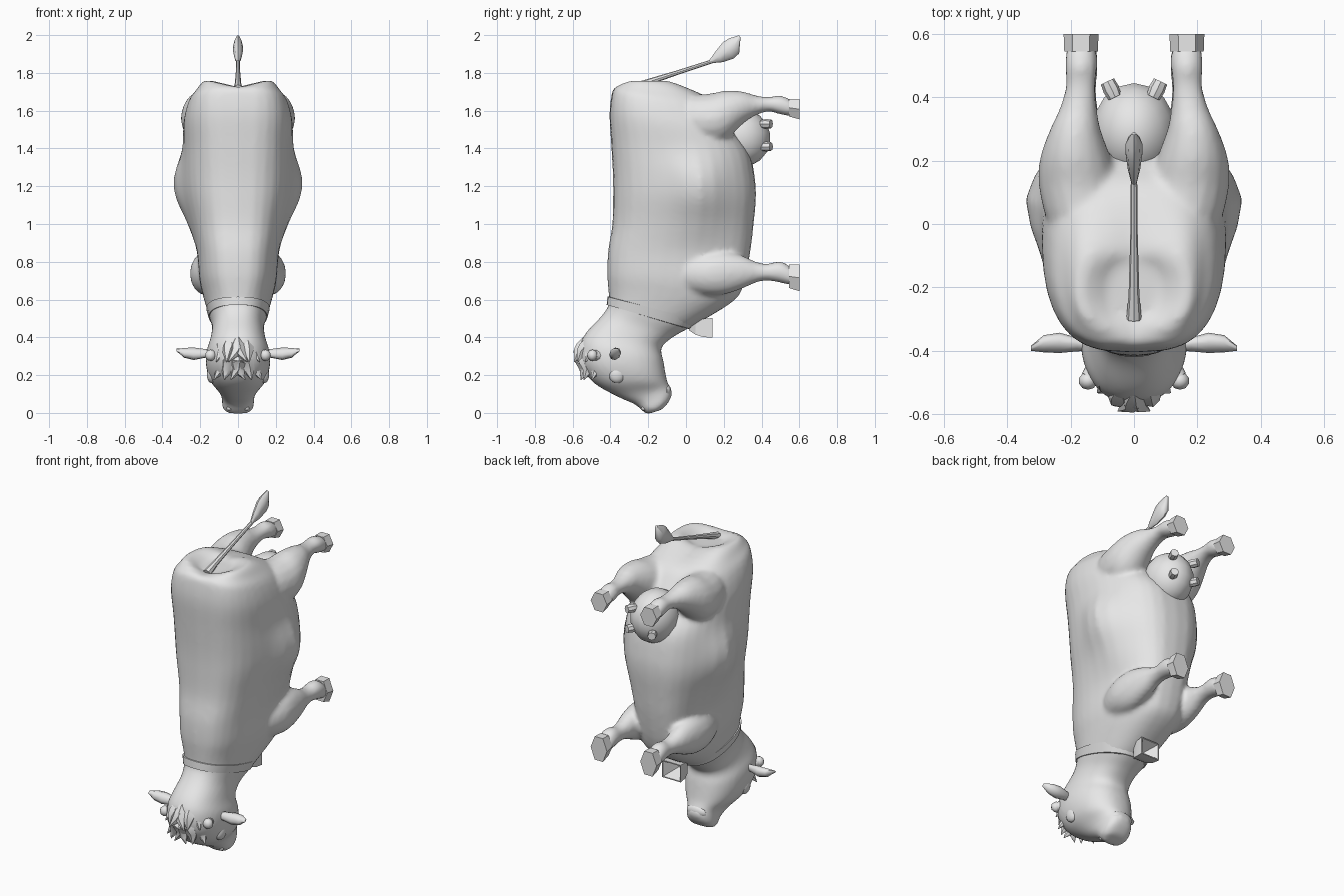
import bpy, bmesh, math
from mathutils import Vector as V

grey = bpy.data.materials.new("plain_grey")
grey.diffuse_color = (0.8, 0.8, 0.8, 1)


def finish(name, bm, angle=40):
    bmesh.ops.recalc_face_normals(bm, faces=bm.faces)
    me = bpy.data.meshes.new(name)
    bm.to_mesh(me)
    bm.free()
    ob = bpy.data.objects.new(name, me)
    bpy.context.collection.objects.link(ob)
    me.materials.append(grey)
    bpy.ops.object.select_all(action='DESELECT')
    ob.select_set(True)
    bpy.context.view_layer.objects.active = ob
    bpy.ops.object.shade_smooth_by_angle(angle=math.radians(angle))
    return ob


def loft(name, rings, angle=40, closed=False):
    """Skin a list of point rings; closed joins last to first instead of capping."""
    bm = bmesh.new()
    rows = [[bm.verts.new(p) for p in r] for r in rings]
    n = len(rows[0])
    pairs = list(zip(rows, rows[1:])) + ([(rows[-1], rows[0])] if closed else [])
    for a, b in pairs:
        for i in range(n):
            j = (i + 1) % n
            bm.faces.new((a[i], a[j], b[j], b[i]))
    if not closed:
        bm.faces.new(rows[0])
        bm.faces.new(rows[-1])
    return finish(name, bm, angle)


def ring(c, a, b, n=10, start=0.0):
    c, a, b = V(c), V(a), V(b)
    return [c + a * math.cos(start + math.tau * i / n) + b * math.sin(start + math.tau * i / n)
            for i in range(n)]


def tube(name, stations, n=8, angle=40):
    """Round taper through stations of (point, radius)."""
    d = (V(stations[-1][0]) - V(stations[0][0])).normalized()
    side = d.orthogonal().normalized()
    up = d.cross(side)
    return loft(name, [ring(p, side * r, up * r, n) for p, r in stations], angle)


def ball(name, c, size, seg=14):
    bm = bmesh.new()
    bmesh.ops.create_uvsphere(bm, u_segments=seg, v_segments=seg // 2 + 1, radius=1)
    for v in bm.verts:
        v.co = V(c) + V((v.co.x * size[0], v.co.y * size[1], v.co.z * size[2]))
    return finish(name, bm, 50)


def spow(v, e):
    return math.copysign(abs(v) ** e, v)


def section(yb, zb, yf, zf, hw, e, bulge=0.0, n=32):
    """Tilted squarish ring between a back point and a belly point, with a flank bulge."""
    pts = []
    for i in range(n):
        t = math.tau * i / n
        u = 0.5 - 0.5 * spow(math.cos(t), 0.9)
        y = yb + (yf - yb) * u
        x = hw * spow(math.sin(t), e)
        x += bulge * math.sin(t) * math.exp(-((y - 0.08) / 0.14) ** 2)
        pts.append(V((x, y, zb + (zf - zb) * u)))
    return pts


def densify(rings, steps=4):
    """Smooth in-between rings along the loft."""
    out = []
    for k in range(len(rings) - 1):
        four = [rings[max(0, min(len(rings) - 1, k + d))] for d in (-1, 0, 1, 2)]
        for s in range(steps):
            t = s / steps
            out.append([0.5 * (2 * b + (c - a) * t + (2 * a - 5 * b + 4 * c - d) * t * t
                               + (3 * b - a - 3 * c + d) * t ** 3) for a, b, c, d in zip(*four)])
    return out + [rings[-1]]


# Body, neck and head: rump first, muzzle last
trunk = [
    (-0.29, 1.715, -0.12, 1.722, 0.08, 0.8),
    (-0.335, 1.735, -0.06, 1.735, 0.172, 0.6), (-0.375, 1.725, 0.10, 1.68, 0.225, 0.55),
    (-0.393, 1.69, 0.18, 1.60, 0.262, 0.58), (-0.405, 1.58, 0.25, 1.50, 0.288, 0.64),
    (-0.396, 1.42, 0.335, 1.38, 0.288, 0.68, 0.012), (-0.388, 1.28, 0.365, 1.24, 0.288, 0.72, 0.056),
    (-0.386, 1.16, 0.37, 1.13, 0.278, 0.72, 0.058), (-0.39, 1.00, 0.358, 1.00, 0.245, 0.70, 0.026),
    (-0.412, 0.86, 0.34, 0.85, 0.218, 0.68), (-0.417, 0.74, 0.305, 0.68, 0.205, 0.7),
    (-0.412, 0.66, 0.255, 0.595, 0.187, 0.75), (-0.408, 0.605, 0.09, 0.49, 0.163, 0.8),
    (-0.412, 0.565, 0.0, 0.44, 0.149, 0.8), (-0.45, 0.51, -0.07, 0.40, 0.137, 0.85),
    (-0.525, 0.43, -0.13, 0.345, 0.147, 0.85)]
head = [
    (-0.56, 0.36, -0.12, 0.28, 0.168, 0.85), (-0.56, 0.26, -0.11, 0.22, 0.168, 0.85),
    (-0.49, 0.16, -0.10, 0.17, 0.145, 0.85), (-0.36, 0.085, -0.085, 0.135, 0.098, 0.8),
    (-0.27, 0.045, -0.073, 0.105, 0.085, 0.75), (-0.23, 0.01, -0.09, 0.06, 0.084, 0.7),
    (-0.205, -0.007, -0.125, 0.018, 0.065, 0.75)]
body_rings = [section(*r) for r in trunk + head]
for p in body_rings[1]:            # raised hip bones either side of the tail
    p.z += 0.25 * min(abs(p.x), 0.15) - 0.012
body = loft("body_and_head", densify(body_rings), 60)

# Collar
loft("collar", [section(*r) for r in [
    (-0.416, 0.615, 0.065, 0.493, 0.168, 0.8), (-0.420, 0.572, 0.02, 0.445, 0.155, 0.8),
    (-0.40, 0.572, -0.02, 0.447, 0.14, 0.8), (-0.40, 0.615, 0.03, 0.495, 0.15, 0.8)]],
    40, closed=True)

# Bell with a hollow mouth
bell = [(0.015, 0.014, 0.012), (0.05, 0.045, 0.036), (0.09, 0.058, 0.048),
        (0.14, 0.062, 0.052), (0.14, 0.056, 0.046), (0.06, 0.006, 0.006)]
loft("bell", [[V((sx * w, y, 0.45 + sz * h)) for sx, sz in ((1, 1), (-1, 1), (-1, -1), (1, -1))]
              for y, w, h in bell], 20)

# Udder
ball("udder", (0, 0.29, 1.455), (0.135, 0.157, 0.155), 16)

# Legs as rings along y: (y, x, z, x radius, z radius)
hind = [(-0.16, 0.13, 1.57, 0.05, 0.06), (0.0, 0.155, 1.56, 0.115, 0.12),
        (0.12, 0.175, 1.555, 0.126, 0.135), (0.21, 0.185, 1.575, 0.112, 0.132),
        (0.30, 0.185, 1.615, 0.08, 0.087), (0.37, 0.175, 1.628, 0.058, 0.053),
        (0.44, 0.168, 1.634, 0.048, 0.039), (0.50, 0.167, 1.630, 0.052, 0.051),
        (0.56, 0.166, 1.613, 0.048, 0.045)]
fore = [(-0.18, 0.08, 0.74, 0.03, 0.05), (-0.02, 0.13, 0.735, 0.078, 0.09),
        (0.10, 0.160, 0.735, 0.09, 0.112), (0.20, 0.168, 0.74, 0.084, 0.115),
        (0.30, 0.17, 0.745, 0.066, 0.087), (0.37, 0.167, 0.745, 0.052, 0.056),
        (0.43, 0.165, 0.745, 0.047, 0.045), (0.50, 0.166, 0.746, 0.052, 0.058),
        (0.56, 0.166, 0.722, 0.048, 0.048)]
hair = [(0.00, -0.02), (0.045, 0.06), (0.085, 0.085)]
legs = []

for s, side in ((1, "right"), (-1, "left")):
    for name, leg, z, hh in (("hind", hind, 1.61, 0.054), ("front", fore, 0.717, 0.071)):
        rings = [ring((s * x, y, cz), (rx, 0, 0), (0, 0, rz), 16) for y, x, cz, rx, rz in leg]
        legs.append(loft(f"{name}_leg_{side}", densify(rings, 3), 60))
        # Six-sided hooves
        loft(f"{name}_hoof_{side}", [ring((s * 0.167, y, cz), (rx, 0, 0), (0, 0, rz), 6)
             for y, cz, rx, rz in ((0.545, z + 0.006, 0.053, hh), (0.60, z - 0.002, 0.055, hh * 1.15))], 30)

    # Teats
    for k, z in enumerate((1.53, 1.41)):
        tube(f"teat_{side}_{k}", [((s * 0.06, 0.40, z), 0.022), ((s * 0.072, 0.425, z), 0.026),
                                  ((s * 0.084, 0.45, z), 0.023)], 8)

    # Flat leaf-shaped ears
    loft(f"ear_{side}", [ring((s * x, y, z), (0, ry, 0.006), (0, 0, rz), 8) for x, y, z, ry, rz in (
        (0.13, -0.385, 0.315, 0.014, 0.018), (0.18, -0.38, 0.315, 0.022, 0.024),
        (0.235, -0.375, 0.313, 0.032, 0.033), (0.285, -0.378, 0.318, 0.027, 0.026),
        (0.325, -0.392, 0.332, 0.008, 0.005))], 60)

    # Horn buds
    tube(f"horn_{side}", [((s * 0.10, -0.42, 0.30), 0.032), ((s * 0.14, -0.485, 0.305), 0.028)], 10)
    ball(f"horn_tip_{side}", (s * 0.145, -0.495, 0.305), (0.03, 0.028, 0.03), 10)

    # Eyes
    ball(f"eye_{side}", (s * 0.138, -0.365, 0.203), (0.027, 0.044, 0.046), 16)

    # Nostrils
    ball(f"nostril_{side}", (s * 0.045, -0.222, 0.025), (0.016, 0.016, 0.014), 8)

    # Fringe locks hanging over the forehead
    for k, (x0, x1) in enumerate(hair):
        for row, (zr, yr, zt, yt) in enumerate(((0.395, -0.53, 0.27, -0.594),
                                                (0.32, -0.535, 0.175, -0.56))):
            back = 8 * x0 * x0
            xa, xb = s * x0, s * (x1 + 0.012 * row)
            drop = 0.03 * (k - 1) * s
            tube(f"fringe_{side}_{k}_{row}", [
                ((xa, yr + back, zr), 0.016), ((xa, yr - 0.014 + back, zr - 0.05), 0.042),
                (((xa + xb) / 2, yt + 0.026 + back, zt + 0.05), 0.03),
                ((xb + drop, yt + 0.004 + back, zt), 0.002)], 6, 50)

# Blend the legs into the body as one smooth skin
bpy.ops.object.select_all(action='DESELECT')
for ob in legs + [body]:
    ob.select_set(True)
bpy.context.view_layer.objects.active = body
bpy.ops.object.join()
skin = body.modifiers.new("skin", 'REMESH')
skin.mode = 'VOXEL'
skin.voxel_size = 0.013
skin.use_smooth_shade = True
soft = body.modifiers.new("soften", 'SMOOTH')
soft.factor = 0.5
soft.iterations = 8

# Lower lip
ball("lower_lip", (0, -0.10, 0.115), (0.066, 0.022, 0.035), 12)

# Tail and its wedge-shaped tuft
tube("tail", [((0, -0.30, 1.715), 0.024), ((0, -0.22, 1.745), 0.017), ((0, -0.05, 1.80), 0.012),
              ((0, 0.15, 1.865), 0.010)], 8)
loft("tail_tuft", [ring((0, y, z), (w, 0, 0), (0, -0.55 * h, 0.83 * h), 8) for y, z, w, h in (
    (0.13, 1.86, 0.009, 0.010), (0.175, 1.885, 0.02, 0.034), (0.225, 1.92, 0.027, 0.052),
    (0.255, 1.943, 0.026, 0.048), (0.285, 1.993, 0.008, 0.007))], 50)
